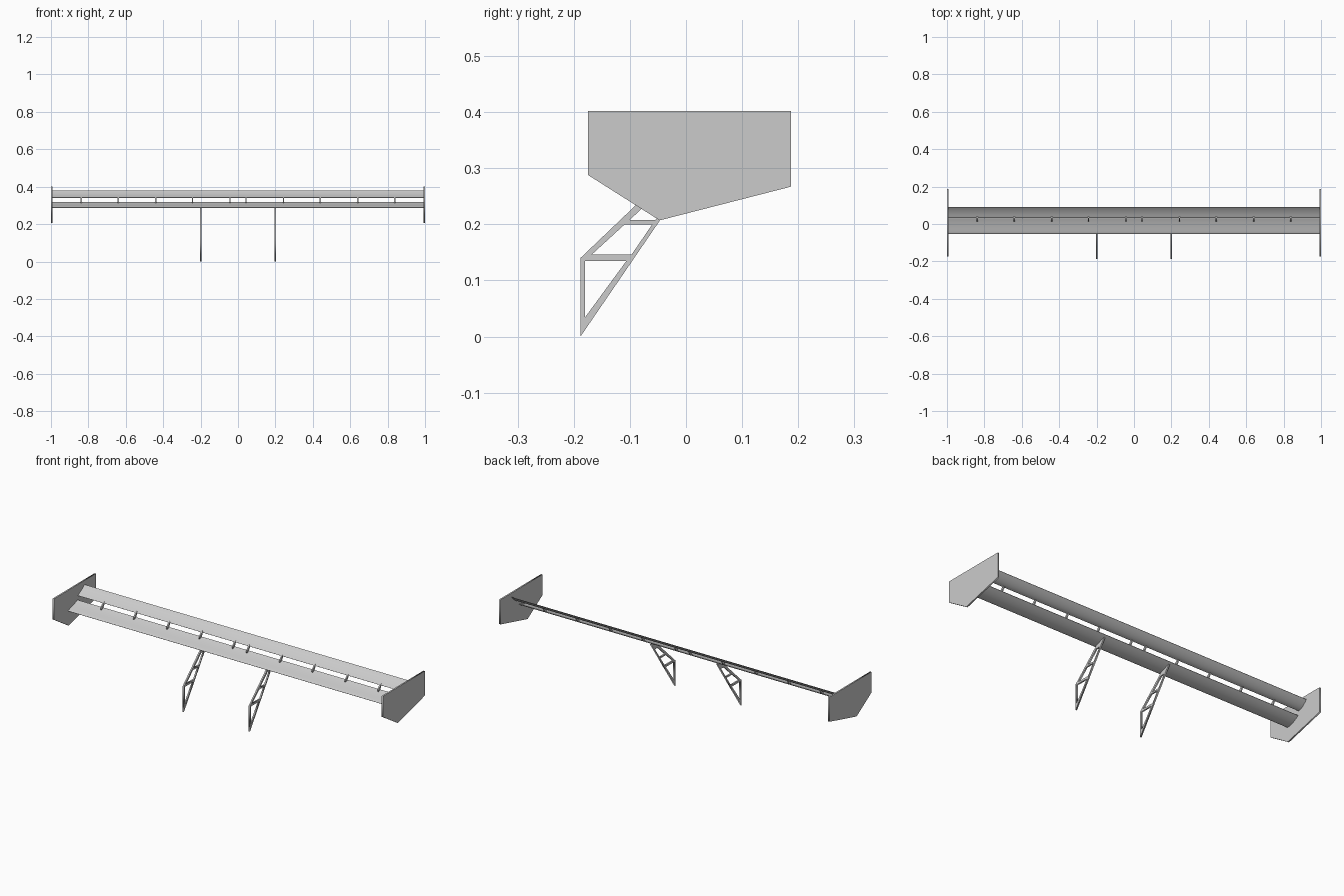
import bpy
import math

cube = bpy.data.objects.get("Cube")
if cube:
    bpy.data.objects.remove(cube, do_unlink=True)

grey = bpy.data.materials.new("satin grey")
grey.use_nodes = True
GREY = (0.6, 0.6, 0.6, 1)
grey.diffuse_color = GREY
grey.node_tree.nodes["Principled BSDF"].inputs["Base Color"].default_value = GREY


def slab(name, outlines, x, width, smooth=False):
    """Extrude side-view (y, z) outlines along x; outlines after the first are holes."""
    curve = bpy.data.curves.new(name, "CURVE")
    curve.dimensions = "2D"
    curve.fill_mode = "BOTH"
    curve.extrude = width / 2
    for pts in outlines:
        spline = curve.splines.new("POLY")
        spline.points.add(len(pts) - 1)
        for point, (y, z) in zip(spline.points, pts):
            point.co = (y, z, 0, 1)
        spline.use_cyclic_u = True
    obj = bpy.data.objects.new(name, curve)
    bpy.context.collection.objects.link(obj)
    obj.location.x = x
    obj.rotation_euler = (math.pi / 2, 0, math.pi / 2)
    bpy.ops.object.select_all(action="DESELECT")
    obj.select_set(True)
    bpy.context.view_layer.objects.active = obj
    bpy.ops.object.convert(target="MESH")
    obj = bpy.context.object
    bpy.ops.object.mode_set(mode="EDIT")
    bpy.ops.mesh.select_all(action="SELECT")
    bpy.ops.mesh.remove_doubles(threshold=0.00005)
    bpy.ops.mesh.normals_make_consistent(inside=False)
    bpy.ops.object.mode_set(mode="OBJECT")
    obj.data.materials.clear()
    obj.data.materials.append(grey)
    if smooth:
        bpy.ops.object.shade_smooth_by_angle(angle=math.radians(35))
    return obj


def airfoil(lead, trail, camber, thick, n=14):
    """Closed cambered section, hollow side up, from leading to trailing edge."""
    upper, lower = [], []
    for i in range(n + 1):
        t = (1 - math.cos(math.pi * i / n)) / 2
        y = lead[0] + (trail[0] - lead[0]) * t
        z = lead[1] + (trail[1] - lead[1]) * t - 4 * camber * t * (1 - t)
        half = thick * (1.3 * math.sqrt(t) * (1 - t) + 0.08 * t)
        upper.append((y, z + half))
        lower.append((y, z - half))
    return upper + lower[:0:-1]


# Two-element wing
slab("main_plane", [airfoil((-0.053, 0.289), (0.029, 0.318), 0.005, 0.010)], 0, 1.988, True)
slab("upper_flap", [airfoil((0.032, 0.341), (0.090, 0.379), 0.006, 0.007)], 0, 1.988, True)

# End plates
plate = [(-0.175, 0.402), (-0.175, 0.288), (-0.047, 0.207), (0.187, 0.267), (0.187, 0.402)]
for side, x in (("left", 0.996), ("right", -0.996)):
    slab(side + "_end_plate", [plate], x, 0.008)

# Lattice supports: outer frame and three openings
frame = [(-0.188, 0), (-0.188, 0.14), (-0.033, 0.288), (0.022, 0.307)]
openings = [
    [(-0.180, 0.034), (-0.180, 0.135), (-0.106, 0.135)],
    [(-0.168, 0.146), (-0.097, 0.146), (-0.060, 0.200), (-0.109, 0.200)],
    [(-0.100, 0.208), (-0.054, 0.208), (-0.012, 0.268), (-0.036, 0.268)],
]
for side, x in (("left", 0.2), ("right", -0.2)):
    slab(side + "_support", [frame] + openings, x, 0.008)

# Small brackets bridging the slot between the wing elements
bracket = [(0.012, 0.311), (0.026, 0.315), (0.044, 0.346), (0.034, 0.346), (0.016, 0.326)]
for i, x in enumerate((0.043, 0.243, 0.44, 0.64, 0.838)):
    slab(f"left_bracket_{i + 1}", [bracket], x, 0.007)
    slab(f"right_bracket_{i + 1}", [bracket], -x, 0.007)
